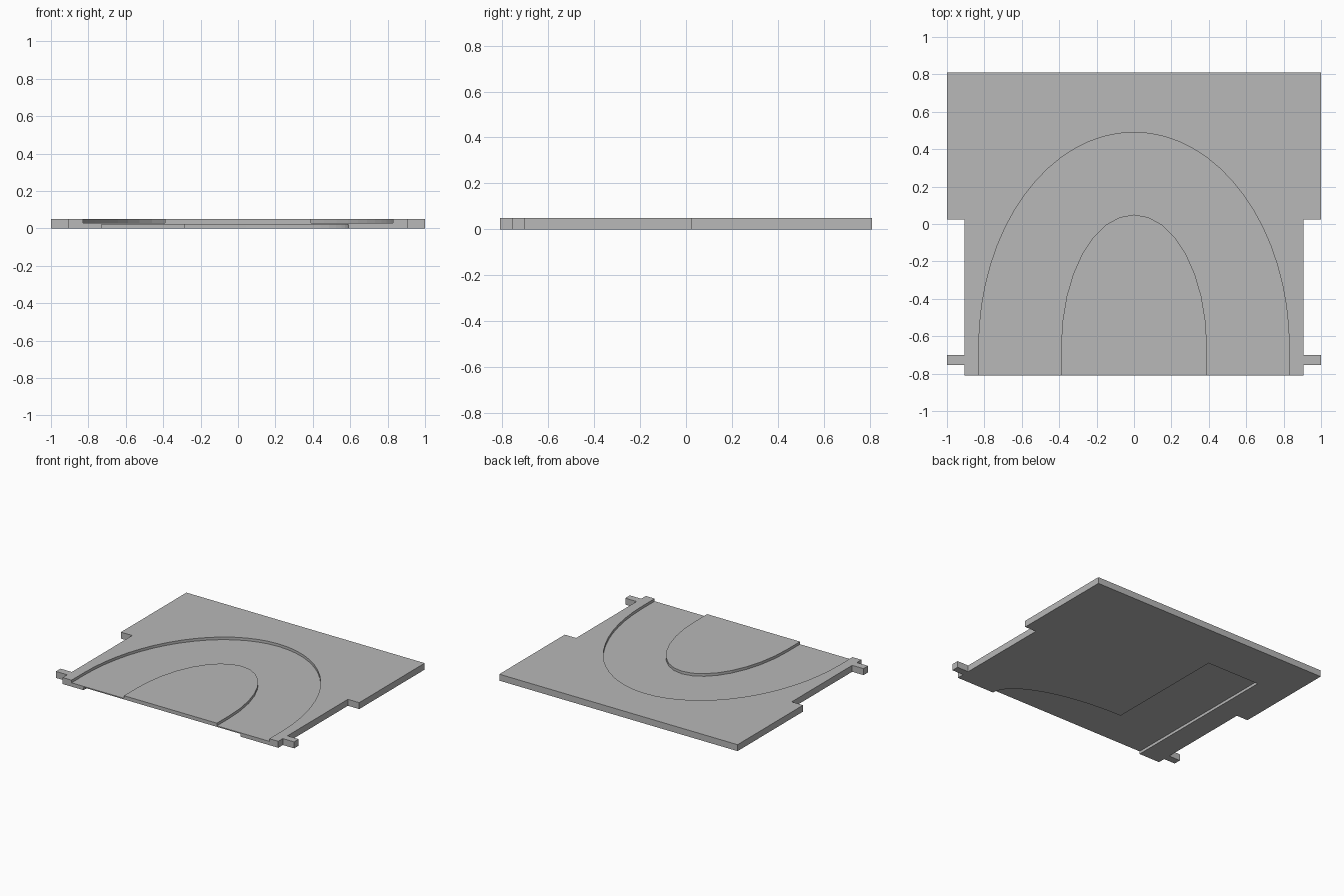
import bpy
import bmesh
from math import cos, sin, pi

cube = bpy.data.objects.get("Cube")
if cube:
    bpy.data.objects.remove(cube, do_unlink=True)

HEIGHT = 0.049
FRONT, BACK = -0.81, 0.81

grey = bpy.data.materials.new("plain_grey")
grey.use_nodes = True
grey.diffuse_color = (0.48, 0.48, 0.48, 1)
grey.node_tree.nodes["Principled BSDF"].inputs["Base Color"].default_value = grey.diffuse_color


def prism(name, outline, z0, z1):
    """Extrude a flat outline from z0 up to z1."""
    bm = bmesh.new()
    base = bm.faces.new([bm.verts.new((x, y, z0)) for x, y in outline])
    ext = bmesh.ops.extrude_face_region(bm, geom=[base], use_keep_orig=True)
    top = [v for v in ext["geom"] if isinstance(v, bmesh.types.BMVert)]
    bmesh.ops.translate(bm, verts=top, vec=(0, 0, z1 - z0))
    bmesh.ops.recalc_face_normals(bm, faces=bm.faces)
    mesh = bpy.data.meshes.new(name)
    bm.to_mesh(mesh)
    bm.free()
    mesh.materials.append(grey)
    obj = bpy.data.objects.new(name, mesh)
    bpy.context.collection.objects.link(obj)
    return obj


def ellipse(cx, cy, rx, ry, start, end, steps):
    angles = [start + (end - start) * i / steps for i in range(steps + 1)]
    return [(cx + rx * cos(a), cy + ry * sin(a)) for a in angles]


def cut(target, cutter):
    mod = target.modifiers.new("cut", "BOOLEAN")
    mod.operation = "DIFFERENCE"
    mod.solver = "EXACT"
    mod.object = cutter
    bpy.context.view_layer.objects.active = target
    bpy.ops.object.modifier_apply(modifier=mod.name)
    bpy.data.objects.remove(cutter, do_unlink=True)


# Plate outline: wide rear, narrower front, a small tab on each side
half = [(0.905, FRONT), (0.905, -0.755), (1, -0.755), (1, -0.7),
        (0.905, -0.7), (0.905, 0.025), (1, 0.025), (1, BACK)]
plate = prism("base_plate", half + [(-x, y) for x, y in reversed(half)], 0, HEIGHT)

# Arched channel sunk into the top, open at the front
outside = FRONT - 0.1
outer = ellipse(0, -0.66, 0.83, 1.15, 0, pi, 32)
inner = ellipse(0, -0.66, 0.39, 0.71, pi, 0, 16)
channel = ([(0.83, outside)] + outer + [(-0.83, outside), (-0.39, outside)]
           + inner + [(0.39, outside)])
cut(plate, prism("channel_cutter", channel, 0.029, 0.1))

# Underside recess: straight slot with a curved branch to the front edge
branch = ellipse(-0.29, FRONT, 0.88, 0.32, 0, pi / 2, 16)
recess = ([(-0.73, outside), (0.59, outside)] + branch
          + [(-0.29, 0.455), (-0.73, 0.455)])
cut(plate, prism("recess_cutter", recess, -0.1, 0.021))
